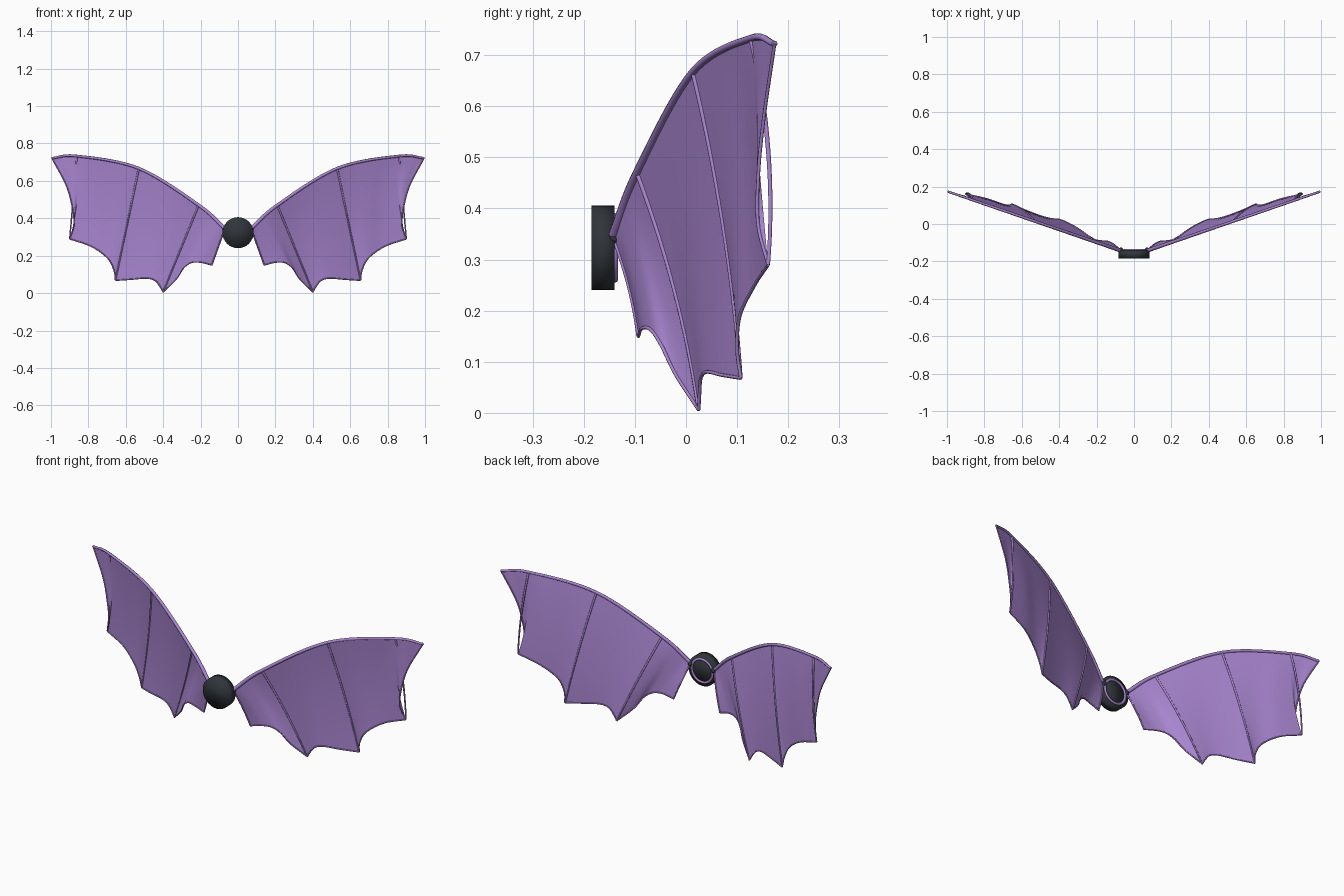
import bpy
import math
from mathutils import Vector

cube = bpy.data.objects.get("Cube")
if cube:
    bpy.data.objects.remove(cube, do_unlink=True)


def material(name, rgb, rough):
    m = bpy.data.materials.new(name)
    m.use_nodes = True
    m.diffuse_color = (*rgb, 1)
    bsdf = m.node_tree.nodes["Principled BSDF"]
    bsdf.inputs["Base Color"].default_value = (*rgb, 1)
    bsdf.inputs["Roughness"].default_value = rough
    return m


PURPLE = material("purple", (0.40, 0.24, 0.64), 0.6)
DARK = material("charcoal", (0.03, 0.036, 0.043), 0.6)


def spline(pts, u):
    """Catmull-Rom point through pts, u from 0 to 1."""
    pts = [Vector(p) for p in pts]
    n = len(pts) - 1
    i = min(int(u * n), n - 1)
    f = u * n - i
    b, c = pts[i], pts[i + 1]
    a = pts[i - 1] if i else 2 * b - c
    d = pts[i + 2] if i + 2 <= n else 2 * c - b
    return b + 0.5 * f * (c - a + f * (2 * a - 5 * b + 4 * c - d + f * (3 * (b - c) + d - a)))


# Leading edge through the finger roots (x, z)
ROOTS = [(0.07, 0.345, 0), (0.21, 0.47, 0), (0.53, 0.667, 0), (0.86, 0.733, 0), (0.995, 0.722, 0)]
# Scalloped lower edge of each panel (x, z, backward offset)
SCALLOPS = [
    [(0.14, 0.15, 0.026), (0.20, 0.165, 0.012), (0.25, 0.163, 0.012), (0.29, 0.135, 0.018),
     (0.33, 0.075, 0.034), (0.40, 0.006, 0.055)],
    [(0.40, 0.006, 0.055), (0.42, 0.04, 0.05), (0.445, 0.068, 0.044), (0.49, 0.08, 0.04),
     (0.57, 0.074, 0.042), (0.655, 0.068, 0.05)],
    [(0.655, 0.068, 0.05), (0.664, 0.125, 0.04), (0.70, 0.19, 0.033), (0.785, 0.25, 0.033),
     (0.90, 0.29, 0.02)],
    [(0.90, 0.29, 0.02), (0.877, 0.37, 0.008), (0.888, 0.47, 0.005), (0.92, 0.58, 0.005),
     (0.995, 0.722, 0)],
]


def place(x, z, offset):
    """The wing lies on a plane swept back from the hub."""
    return Vector((x, 0.342 * x - 0.167 + offset, z))


def wing_point(panel, u, t, sag=True):
    top = spline(ROOTS, (panel + u) / 4)
    low = spline(SCALLOPS[panel], u)
    p = top.lerp(low, t)
    pull = {2: u, 3: 1 - u}.get(panel, 0) if sag else 0
    return place(p.x - 0.022 * pull * 4 * t * (1 - t), p.y, low.z * t * (2 - t))


def mirror(ob):
    ob.modifiers.new("mirror", 'MIRROR').use_mirror_merge = False


def mesh_object(name, verts, faces, mat):
    me = bpy.data.meshes.new(name)
    me.from_pydata(verts, [], faces)
    me.materials.append(mat)
    ob = bpy.data.objects.new(name, me)
    bpy.context.collection.objects.link(ob)
    me.shade_smooth()
    return ob


def tube(name, pts, radius, end_scale=1.0):
    cu = bpy.data.curves.new(name, 'CURVE')
    cu.dimensions = '3D'
    cu.bevel_depth = radius
    cu.bevel_resolution = 2
    cu.use_fill_caps = True
    s = cu.splines.new('POLY')
    s.points.add(len(pts) - 1)
    for i, (sp, p) in enumerate(zip(s.points, pts)):
        sp.co = (*p, 1)
        sp.radius = 1 + (end_scale - 1) * i / (len(pts) - 1)
    cu.materials.append(PURPLE)
    ob = bpy.data.objects.new(name, cu)
    bpy.context.collection.objects.link(ob)
    bpy.ops.object.select_all(action='DESELECT')
    ob.select_set(True)
    bpy.context.view_layer.objects.active = ob
    bpy.ops.object.convert(target='MESH')
    ob = bpy.context.object
    bpy.ops.object.shade_smooth_by_angle(angle=math.radians(50))
    mirror(ob)


# Membranes: columns run from the leading edge to the scalloped edge
COLS, ROWS = 14, 14
verts = [wing_point(p, c / COLS, r / ROWS)
         for p in range(4) for c in range(COLS + 1) for r in range(ROWS + 1)]
faces = []
for p in range(4):
    for c in range(COLS):
        for r in range(ROWS):
            a = (p * (COLS + 1) + c) * (ROWS + 1) + r
            b = a + ROWS + 1
            faces.append((a, a + 1, b + 1, b))
mirror(mesh_object("wing_membranes", verts, faces, PURPLE))

# Leading arms
steps = [i / 40 for i in range(41)]
arm = [spline(ROOTS, u) for u in steps]
tube("wing_arms", [place(p.x, p.y, 0) for p in arm], 0.010, 0.6)

# Finger ribs
ribs = [i / 16 for i in range(17)]
for name, panel in (("inner_fingers", 1), ("middle_fingers", 2)):
    tube(name, [wing_point(panel, 0, t) for t in ribs], 0.0055, 0.7)
tube("outer_fingers", [wing_point(3, 0, t, False) + Vector((0, 0.012 * 4 * t * (1 - t), 0))
                       for t in ribs], 0.0055, 0.7)

# Thin hems along the free edges
tube("root_hems", [wing_point(0, 0, t) for t in ribs], 0.004)
for i in range(4):
    tube(f"scallop_hems_{i + 1}", [wing_point(i, u, 1) for u in steps], 0.0035)

# Round hub
bpy.ops.mesh.primitive_cylinder_add(vertices=32, radius=0.083, depth=0.045,
                                    location=(0, -0.1625, 0.323), rotation=(math.pi / 2, 0, 0))
hub = bpy.context.object
hub.name = "hub"
hub.data.materials.append(DARK)
bpy.ops.object.shade_smooth()

# Ring on the back of the hub
bpy.ops.mesh.primitive_torus_add(major_radius=0.062, minor_radius=0.006, major_segments=32,
                                 minor_segments=10, location=(0, -0.139, 0.323),
                                 rotation=(math.pi / 2, 0, 0))
ring = bpy.context.object
ring.name = "hub_ring"
ring.data.materials.append(PURPLE)
bpy.ops.object.shade_smooth()

# Small pivots where the arms meet the hub
for side, x in (("left", 0.07), ("right", -0.07)):
    bpy.ops.mesh.primitive_uv_sphere_add(segments=16, ring_count=8, radius=0.014,
                                         location=(x, -0.14, 0.343))
    pivot = bpy.context.object
    pivot.name = f"{side}_pivot"
    pivot.data.materials.append(DARK)
    bpy.ops.object.shade_smooth()
